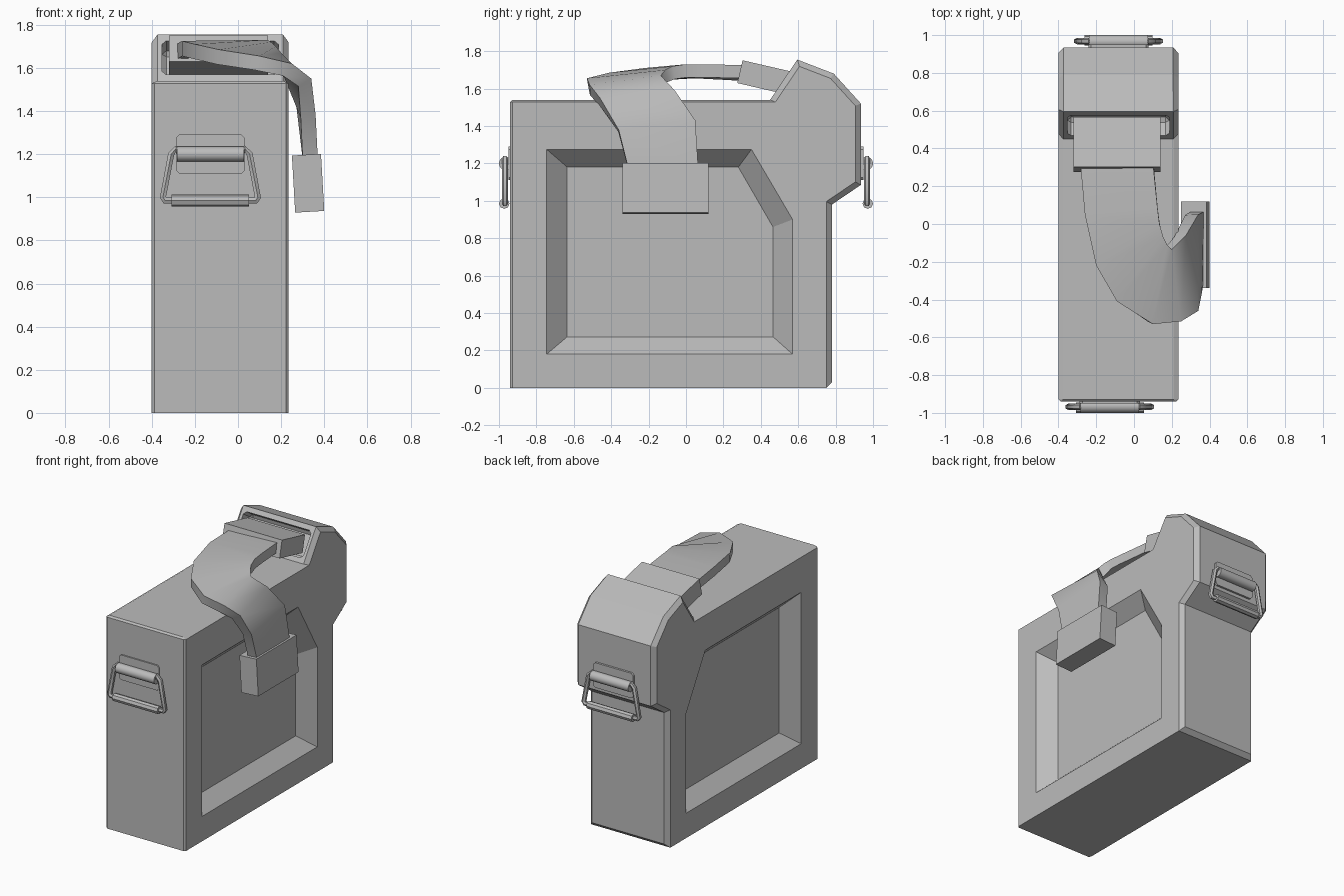
import bpy, bmesh, math
from mathutils import Vector

cube = bpy.data.objects.get("Cube")
if cube:
    bpy.data.objects.remove(cube, do_unlink=True)

grey = bpy.data.materials.new("plain grey")
grey.use_nodes = True
COL = (0.5, 0.5, 0.5, 1)
grey.diffuse_color = COL
grey.node_tree.nodes["Principled BSDF"].inputs["Base Color"].default_value = COL

X0, X1 = -0.4, 0.235
XC = (X0 + X1) / 2


def finish(name, bm):
    bmesh.ops.recalc_face_normals(bm, faces=bm.faces)
    me = bpy.data.meshes.new(name)
    bm.to_mesh(me)
    bm.free()
    ob = bpy.data.objects.new(name, me)
    bpy.context.collection.objects.link(ob)
    me.materials.append(grey)
    return ob


def activate(ob):
    bpy.ops.object.select_all(action='DESELECT')
    ob.select_set(True)
    bpy.context.view_layer.objects.active = ob


def smooth(ob, angle=35):
    activate(ob)
    bpy.ops.object.shade_smooth_by_angle(angle=math.radians(angle))


def apply_all(ob):
    activate(ob)
    for m in list(ob.modifiers):
        bpy.ops.object.modifier_apply(modifier=m.name)


def loft(name, loops):
    """Skin closed loops of equal length, capped at both ends."""
    bm = bmesh.new()
    rows = [[bm.verts.new(p) for p in lp] for lp in loops]
    n = len(rows[0])
    for a, b in zip(rows, rows[1:]):
        for i in range(n):
            j = (i + 1) % n
            bm.faces.new((a[i], a[j], b[j], b[i]))
    bm.faces.new(rows[0])
    bm.faces.new(rows[-1][::-1])
    return finish(name, bm)


def box(name, centre, size, rot=(0, 0, 0), bevel=0):
    bm = bmesh.new()
    bmesh.ops.create_cube(bm, size=1)
    bmesh.ops.scale(bm, vec=size, verts=bm.verts)
    if bevel:
        bmesh.ops.bevel(bm, geom=bm.edges[:], offset=bevel, segments=1, affect='EDGES')
    ob = finish(name, bm)
    ob.location, ob.rotation_euler = centre, rot
    return ob


# Case: extruded side outline with wide bevels at the back, fine ones elsewhere
outline = [(-.94, 0), (.78, 0), (.78, .98), (.935, 1.085), (.935, 1.52),
           (.79, 1.68), (.595, 1.755), (.45, 1.54), (-.94, 1.54)]
case = loft("case", [[(x, y, z) for y, z in outline] for x in (X0, X1)])
weights = case.data.attributes.new("bevel_weight_edge", 'FLOAT', 'EDGE')
for e in case.data.edges:
    a, b = (case.data.vertices[i].co for i in e.vertices)
    mid = (a + b) / 2
    across = abs(a.x - b.x) > .1
    w = 0
    if across:
        w = 1 if mid.y > .7 and mid.z < .1 else .4 if mid.y < 0 and mid.z > 1 else 0
    elif mid.z > .1:
        w = 1 if mid.y > .5 else .4
    weights.data[e.index].value = w
bev = case.modifiers.new("bevel", 'BEVEL')
bev.limit_method, bev.width, bev.segments = 'WEIGHT', .03, 1

# Cutters: a sloped panel on each side and the mouth under the hood
outer = [(-.745, .18), (.57, .18), (.57, .9), (.35, 1.275), (-.745, 1.275)]
inner = [(-.635, .273), (.465, .273), (.465, .86), (.28, 1.18), (-.635, 1.18)]
DEPTH = .1


def panel_loop(t, x):
    return [(x, a[0] + (b[0] - a[0]) * t, a[1] + (b[1] - a[1]) * t)
            for a, b in zip(outer, inner)]


cutters = []
for side, x in ((1, X1), (-1, X0)):
    cutters.append(loft("panel_cutter", [panel_loop(-.2, x + side * DEPTH * .2),
                                         panel_loop(1, x - side * DEPTH)]))
slope = math.atan2(.215, .145)
cutters.append(box("mouth_cutter", (XC, .525, 1.645), (.54, .19, .2), (slope, 0, 0), .02))
for c in cutters:
    c.hide_render = True
    m = case.modifiers.new("cut", 'BOOLEAN')
    m.operation, m.solver, m.object = 'DIFFERENCE', 'EXACT', c
bpy.context.view_layer.update()
apply_all(case)
for c in cutters:
    bpy.data.objects.remove(c, do_unlink=True)

# Feed belt: pairs of outer and inner edge points along its path
path = [((-.285, .33, 1.71), (.10, .33, 1.725)),
        ((-.26, .05, 1.725), (.125, .08, 1.73)),
        ((-.20, -.22, 1.71), (.135, 0, 1.73)),
        ((-.09, -.41, 1.685), (.155, -.07, 1.72)),
        ((.10, -.53, 1.655), (.175, -.11, 1.70)),
        ((.25, -.515, 1.62), (.20, -.135, 1.67)),
        ((.34, -.46, 1.55), (.275, -.06, 1.59)),
        ((.36, -.36, 1.38), (.34, .05, 1.43)),
        ((.37, -.31, 1.18), (.37, .065, 1.18))]
path = [(Vector(a), Vector(b)) for a, b in path]
loops = []
for i, (a, b) in enumerate(path):
    p, q = path[max(i - 1, 0)], path[min(i + 1, len(path) - 1)]
    along = (q[0] - p[0]).normalized() + (q[1] - p[1]).normalized()
    n = along.cross(b - a).normalized() * .07
    loops.append([a, b, b - n, a - n])
smooth(loft("feed_belt", loops), 40)

# Belt end blocks
box("hood_block", (-.09, .42, 1.66), (.46, .27, .125), (math.radians(-13), 0, 0))
box("hanging_block", (.325, -.11, 1.065), (.135, .46, .265), (0, math.radians(-3.3), 0))


def bar(name, centre, radius, length, sides=16):
    bm = bmesh.new()
    bmesh.ops.create_cone(bm, cap_ends=True, segments=sides,
                          radius1=radius, radius2=radius, depth=length)
    ob = finish(name, bm)
    ob.location, ob.rotation_euler = centre, (0, math.pi / 2, 0)
    smooth(ob)


def wire_loop(name, pts, radius):
    cu = bpy.data.curves.new(name, 'CURVE')
    cu.dimensions, cu.bevel_depth, cu.bevel_resolution = '3D', radius, 1
    sp = cu.splines.new('POLY')
    sp.points.add(len(pts) - 1)
    for p, co in zip(sp.points, pts):
        p.co = (*co, 1)
    sp.use_cyclic_u = True
    ob = bpy.data.objects.new(name, cu)
    bpy.context.collection.objects.link(ob)
    cu.materials.append(grey)
    activate(ob)
    bpy.ops.object.convert(target='MESH')
    smooth(bpy.context.object, 50)


# End handles: plate, hinge roll, wire bail and grip sleeve
def handle(label, s, cx):
    half = [(.145, 1.11), (.16, 1.125), (.16, 1.275), (.145, 1.29)]
    plate = half + [(-x, z) for x, z in reversed(half)]
    loft(label + "_handle_plate", [[(cx + x, s * y, z) for x, z in plate] for y in (.93, .95)])
    bar(label + "_handle_hinge", (cx, s * .965, 1.2), .035, .31)
    half = [(.14, 1.2), (.16, 1.225), (.182, 1.2), (.22, 1.0), (.21, .985)]
    bail = half + [(-x, z) for x, z in reversed(half)]
    wire_loop(label + "_handle_bail", [(cx + x, s * .968, z) for x, z in bail], .017)
    bar(label + "_handle_grip", (cx, s * .972, .985), .028, .36, 8)


handle("front", -1, -.128)
handle("back", 1, -.082)
